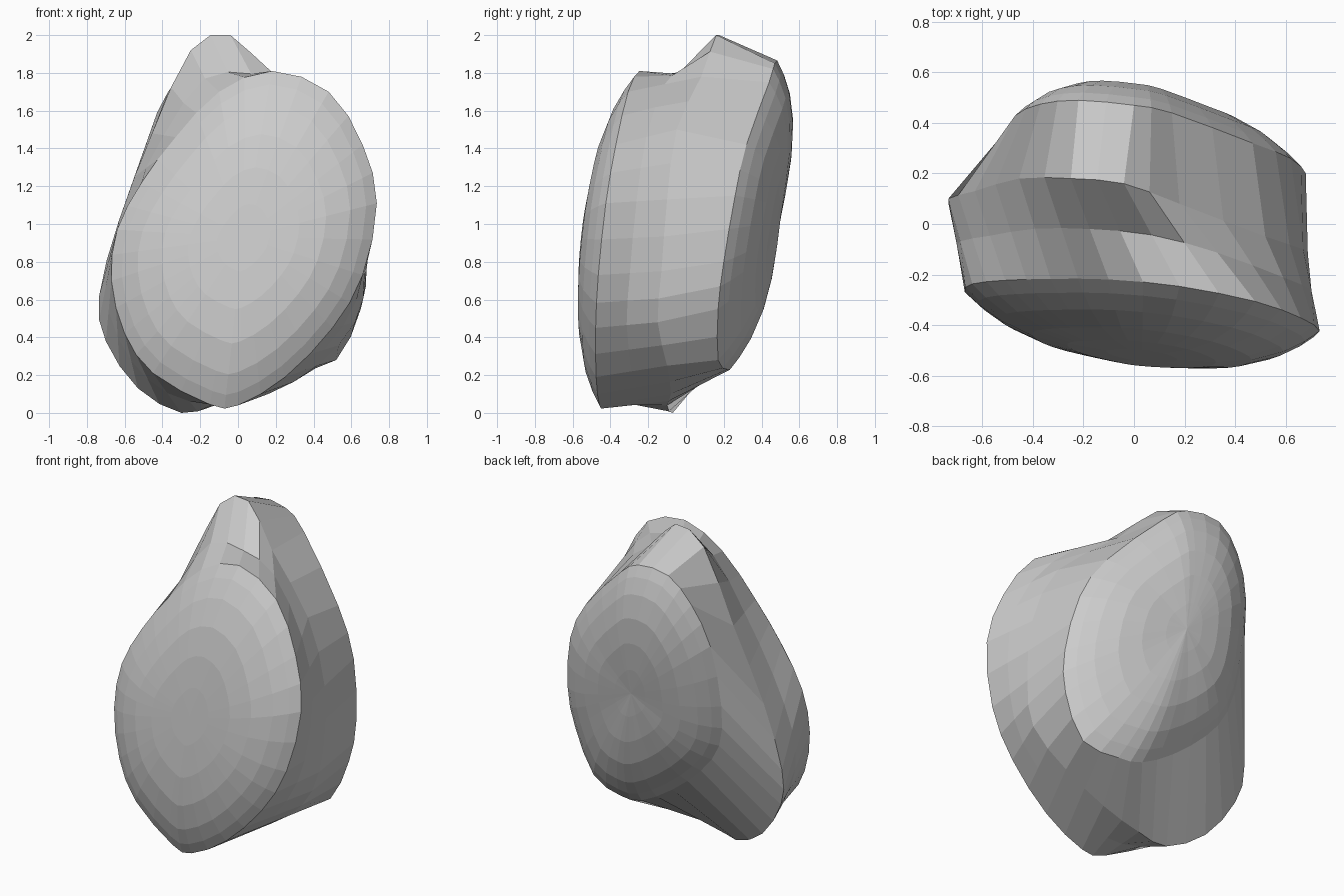
import bpy, bmesh
from mathutils import Vector

if "Cube" in bpy.data.objects:
    bpy.data.objects.remove(bpy.data.objects["Cube"])

# Front rim (x, z), clockwise from the top; it lies in a tilted plane
front_xz = [(.18, 1.81), (.48, 1.70), (.66, 1.42), (.735, 1.11), (.66, .73), (.50, .45),
            (.25, .19), (.0, .04), (-.15, .045), (-.45, .21), (-.60, .42), (-.67, .70),
            (-.64, .97), (-.51, 1.22), (-.33, 1.46), (-.10, 1.70)]
front = [Vector((x, -.464 - .15 * x + .135 * z, z)) for x, z in front_xz]

# Ridge around the middle
ridge = [Vector(p) for p in [
    (-.04, .16, 2.0), (.18, .08, 1.78), (.52, -.05, 1.5), (.67, -.1, 1.13),
    (.68, -.13, .75), (.62, -.15, .48), (.42, -.1, .25), (.16, -.08, .1),
    (-.12, -.1, .04), (-.3, -.07, .0), (-.53, .0, .13), (-.70, .06, .38),
    (-.735, .1, .62), (-.63, .13, 1.02), (-.455, .18, 1.48), (-.25, .18, 1.92)]]

# Back rim
back = [Vector(p) for p in [
    (.0, .47, 1.85), (.15, .44, 1.75), (.47, .32, 1.42), (.62, .26, 1.15),
    (.68, .2, .8), (.65, .17, .55), (.52, .17, .28), (.3, .22, .23),
    (.14, .24, .25), (-.08, .25, .38), (-.3, .28, .57), (-.44, .3, .77),
    (-.49, .35, 1.05), (-.47, .43, 1.45), (-.37, .475, 1.7), (-.22, .49, 1.85)]]

# Band between the front rim and the ridge, sunk into a notch near the top
valley = [a.lerp(b, .5) for a, b in zip(front, ridge)]
for i, drop in ((0, .11), (15, .04)):
    valley[i].z -= drop


def refine(ring):
    """Double the points of a closed ring along a smooth curve."""
    out, n = [], len(ring)
    for i in range(n):
        a, b, c, d = (ring[(i + k) % n] for k in (-1, 0, 1, 2))
        out += [b, (b + c) * .5625 - (a + d) * .0625]
    return out


def dome(ring, centre, depth, s):
    """Shrink a rim toward its centre and bulge it outward."""
    bulge = Vector((0, depth * (1 - s ** 3.5), 0))
    return [centre.lerp(p, s) + bulge for p in ring]


front, valley, ridge, back = map(refine, (front, valley, ridge, back))
fc, bc = Vector((.03, -.343, .93)), Vector((.03, .335, 1.05))
steps = (.2, .42, .62, .8, .92)
rings = [dome(front, fc, -.178, s) for s in steps] + [front, valley, ridge, back]
rings += [dome(back, bc, .168, s) for s in reversed(steps)]

# Loft the rings into one closed stone
bm = bmesh.new()
loops = [[bm.verts.new((p.x, p.y, min(2, max(0, p.z)))) for p in r] for r in rings]
n = len(front)
for a, b in zip(loops, loops[1:]):
    for i in range(n):
        j = (i + 1) % n
        bm.faces.new((a[i], a[j], b[j], b[i]))
for loop, tip in ((loops[0], fc + Vector((0, -.178, 0))), (loops[-1], bc + Vector((0, .168, 0)))):
    v = bm.verts.new(tip)
    for i in range(n):
        bm.faces.new((loop[i], loop[(i + 1) % n], v))
bmesh.ops.recalc_face_normals(bm, faces=bm.faces)

mesh = bpy.data.meshes.new("stone")
bm.to_mesh(mesh)
bm.free()
bpy.context.collection.objects.link(bpy.data.objects.new("stone", mesh))
